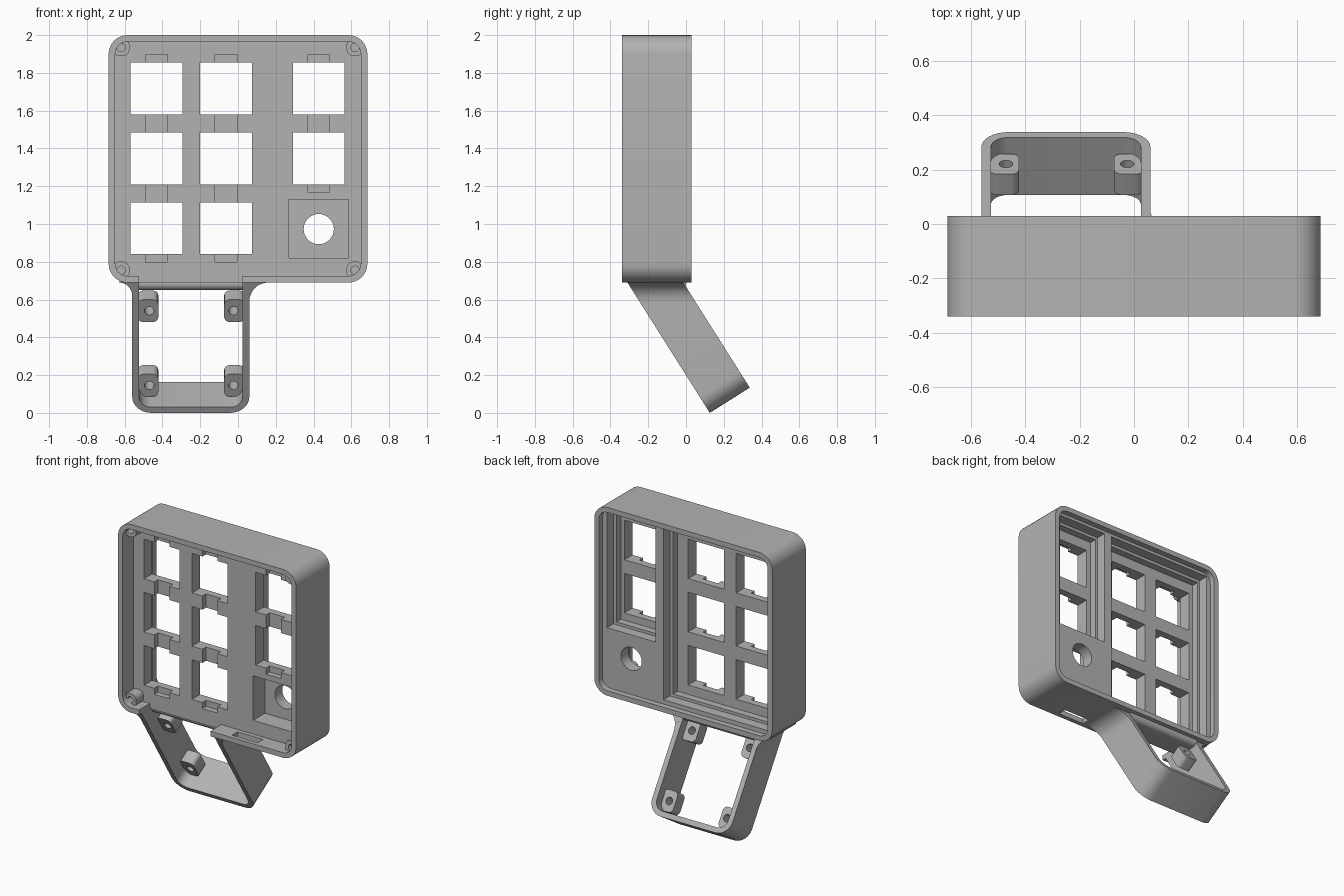
import bpy, bmesh, math
from mathutils import Matrix

old = bpy.data.objects.get("Cube")
if old:
    bpy.data.objects.remove(old, do_unlink=True)

grey = bpy.data.materials.new("plain grey")
grey.use_nodes = True
colour = (0.45, 0.45, 0.45, 1)
grey.diffuse_color = colour
grey.node_tree.nodes["Principled BSDF"].inputs["Base Color"].default_value = colour


def rounded(x0, x1, z0, z1, r=0.0, steps=8):
    """Rectangle outline in x and z with rounded corners."""
    if r == 0:
        return [(x0, z0), (x1, z0), (x1, z1), (x0, z1)]
    corners = [(x1 - r, z1 - r), (x0 + r, z1 - r), (x0 + r, z0 + r), (x1 - r, z0 + r)]
    full = min(x1 - x0, z1 - z0) - 2 * r < 1e-5
    pts = []
    for q, (cx, cz) in enumerate(corners):
        for i in range(steps + (0 if full else 1)):
            a = (q + i / steps) * math.pi / 2
            pts.append((cx + r * math.cos(a), cz + r * math.sin(a)))
    return pts


def prism(name, outline, y0, y1, matrix=None):
    """Outline in x and z, extruded from y0 to y1."""
    bm = bmesh.new()
    face = bm.faces.new([bm.verts.new((x, y0, z)) for x, z in outline])
    new = bmesh.ops.extrude_face_region(bm, geom=[face])["geom"]
    for v in new:
        if isinstance(v, bmesh.types.BMVert):
            v.co.y = y1
    if matrix:
        bm.transform(matrix)
    bmesh.ops.recalc_face_normals(bm, faces=bm.faces)
    mesh = bpy.data.meshes.new(name)
    bm.to_mesh(mesh)
    bm.free()
    mesh.materials.append(grey)
    obj = bpy.data.objects.new(name, mesh)
    bpy.context.collection.objects.link(obj)
    return obj


def activate(obj):
    bpy.ops.object.select_all(action="DESELECT")
    obj.select_set(True)
    bpy.context.view_layer.objects.active = obj


def cut(obj, outline, y0, y1, matrix=None):
    """Remove a prism from an object."""
    tool = prism("cutter", outline, y0, y1, matrix)
    tool.hide_render = True
    activate(obj)
    mod = obj.modifiers.new("cut", "BOOLEAN")
    mod.operation, mod.solver, mod.object = "DIFFERENCE", "EXACT", tool
    bpy.ops.object.modifier_apply(modifier=mod.name)
    bpy.data.objects.remove(tool, do_unlink=True)


def circle(x, z, r):
    return rounded(x - r, x + r, z - r, z + r, r)


def finish(obj):
    activate(obj)
    bpy.ops.object.shade_smooth_by_angle(angle=math.radians(30))


# Case: rounded block, hollowed from the front and the back
FRONT, BACK, PLATE, PLATE_BACK, LEDGE = -0.34, 0.03, -0.22, -0.13, -0.01
case = prism("case", rounded(-0.685, 0.685, 0.69, 2.0, 0.1), FRONT, BACK)
cut(case, rounded(-0.65, 0.65, 0.725, 1.965, 0.065), FRONT - 0.1, PLATE)
cut(case, rounded(-0.65, 0.65, 0.725, 1.965, 0.065), LEDGE, BACK + 0.1)

# Stepped pockets behind the two key groups
for x0, x1, z0 in [(-0.62, 0.18, 0.755), (0.24, 0.615, 1.14)]:
    cut(case, rounded(x0, x1, z0, 1.945), -0.08, BACK + 0.05)
    cut(case, rounded(x0 + 0.017, x1 - 0.025, z0 + 0.02, 1.925), PLATE_BACK, BACK + 0.05)

# Clip grooves and key openings
for x, rows in [(-0.4325, 3), (-0.0625, 3), (0.4275, 2)]:
    low = 1.7175 - 0.37 * (rows - 1)
    cut(case, rounded(x - 0.058, x + 0.058, low - 0.18, 1.897), PLATE - 0.05, PLATE + 0.04)
    for i in range(rows):
        z = low + 0.37 * i
        cut(case, rounded(x - 0.1375, x + 0.1375, z - 0.1375, z + 0.1375), FRONT, BACK)

# Stick recess and its round opening
cut(case, rounded(0.27, 0.585, 0.82, 1.13), PLATE - 0.05, -0.09)
cut(case, circle(0.4275, 0.973, 0.08), FRONT, BACK + 0.05)

# Cable gap above the leg, and the port slot in the lower wall
cut(case, rounded(-0.525, 0.025, 0.6, 0.74), FRONT - 0.1, PLATE)
cut(case, rounded(0.17, 0.37, 0.6, 0.74), -0.31, -0.25)
finish(case)

# Corner screw bosses
for sx in (-1, 1):
    for z in (0.755, 1.935):
        x = sx * 0.62
        boss = prism("screw_boss", rounded(x - 0.046, x + 0.046, z - 0.046, z + 0.046, 0.04),
                     -0.3, PLATE + 0.01)
        cut(boss, circle(x, z, 0.022), FRONT, PLATE)
        finish(boss)

# Leg: open frame tilted backwards, trimmed under the case
TILT = math.radians(32.3)
tilt = Matrix.Translation((0, -0.31, 0.69)) @ Matrix.Rotation(TILT, 4, "X")
leg = prism("leg_frame", rounded(-0.56, 0.06, -0.816, 0.3, 0.1), 0, 0.25, tilt)
cut(leg, rounded(-0.525, 0.025, -0.78, 0.5, 0.065), -0.1, 0.35, tilt)
cut(leg, rounded(-1, 1, 0.7, 2), -1, 1)
finish(leg)

# Fillets where the leg meets the case, sheared along the tilt
slope = math.tan(TILT)
shear = Matrix.Identity(4)
shear[1][2], shear[1][3] = -slope, 0.69 * slope
for x, side, r in [(0.06, 1, 0.1), (-0.56, -1, 0.07)]:
    pts = [(x - side * 0.01, 0.69 - r), (x - side * 0.01, 0.695), (x + side * r, 0.695)]
    for i in range(9):
        a = math.pi / 2 * (1 + i / 8)
        pts.append((x + side * r * (1 + math.cos(a)), 0.69 - r + r * math.sin(a)))
    finish(prism("leg_fillet", pts, -0.31, -0.014, shear))

# Rounded bar across the top of the leg opening
bar = prism("leg_top_bar", rounded(-0.2, 0.0, 0.65, 0.72, 0.034), -0.03, 0.53,
            Matrix.Rotation(math.pi / 2, 4, "Z"))
finish(bar)

# Screw lugs inside the leg
for x, side in [(-0.47, -1), (-0.025, 1)]:
    for z in (-0.236, -0.703):
        inner, outer = x - side * 0.048, x + side * 0.06
        lug = prism("leg_lug", rounded(min(inner, outer), max(inner, outer),
                                       z - 0.07, z + 0.07, 0.03), 0.093, 0.183, tilt)
        cut(lug, circle(x, z, 0.025), 0, 0.25, tilt)
        finish(lug)
